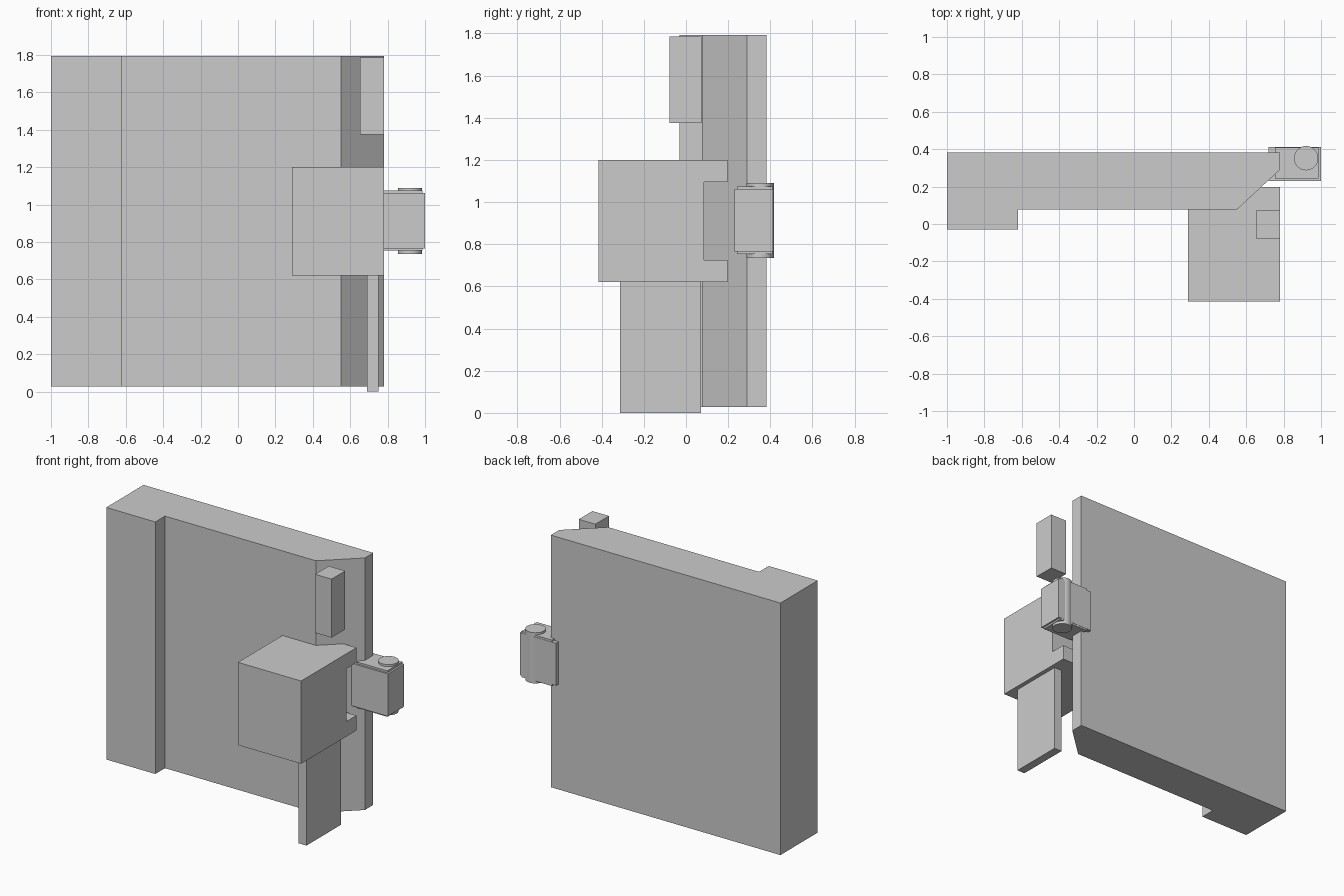
import bpy, bmesh, math

if "Cube" in bpy.data.objects:
    bpy.data.objects.remove(bpy.data.objects["Cube"])

grey = bpy.data.materials.new("plain grey")
grey.diffuse_color = (0.6, 0.6, 0.6, 1)
grey.use_nodes = True
grey.node_tree.nodes["Principled BSDF"].inputs["Base Color"].default_value = grey.diffuse_color


def prism(name, points, place, depth):
    """Extrude a closed 2D outline; place maps each 2D point to 3D."""
    bm = bmesh.new()
    face = bm.faces.new([bm.verts.new(place(*p)) for p in points])
    moved = bmesh.ops.extrude_face_region(bm, geom=[face])["geom"]
    verts = [g for g in moved if isinstance(g, bmesh.types.BMVert)]
    bmesh.ops.translate(bm, verts=verts, vec=depth)
    bmesh.ops.recalc_face_normals(bm, faces=bm.faces)
    mesh = bpy.data.meshes.new(name)
    bm.to_mesh(mesh)
    bm.free()
    mesh.materials.append(grey)
    obj = bpy.data.objects.new(name, mesh)
    bpy.context.collection.objects.link(obj)
    return obj


def box(name, x0, x1, y0, y1, z0, z1):
    return prism(name, [(x0, y0), (x1, y0), (x1, y1), (x0, y1)],
                 lambda x, y: (x, y, z0), (0, 0, z1 - z0))


# Main panel: thick left edge, chamfered right edge
prism("panel", [(-1, -.03), (-.62, -.03), (-.62, .077), (.55, .077),
                (.78, .29), (.78, .383), (-1, .383)],
      lambda x, y: (x, y, .027), (0, 0, 1.766))

# Lock block with a notch along its rear edge
prism("lock_block", [(-.415, .62), (.197, .62), (.197, .725), (.085, .725),
                     (.085, 1.095), (.197, 1.095), (.197, 1.20), (-.415, 1.20)],
      lambda y, z: (.29, y, z), (.49, 0, 0))

# Bars above and below the block
box("upper_bar", .652, .78, -.078, .073, 1.375, 1.785)
box("lower_plate", .69, .75, -.313, .071, 0, .62)

# Latch at the right edge: body, raised inset core and pin
box("latch_body", .72, 1.0, .23, .412, .765, 1.062)
box("latch_core", .753, .987, .243, .41, .753, 1.075)
bpy.ops.mesh.primitive_cylinder_add(vertices=32, radius=.065, depth=.355,
                                    location=(.92, .352, .912))
pin = bpy.context.object
pin.name = "latch_pin"
pin.data.materials.append(grey)
bpy.ops.object.shade_smooth_by_angle(angle=math.radians(30))
